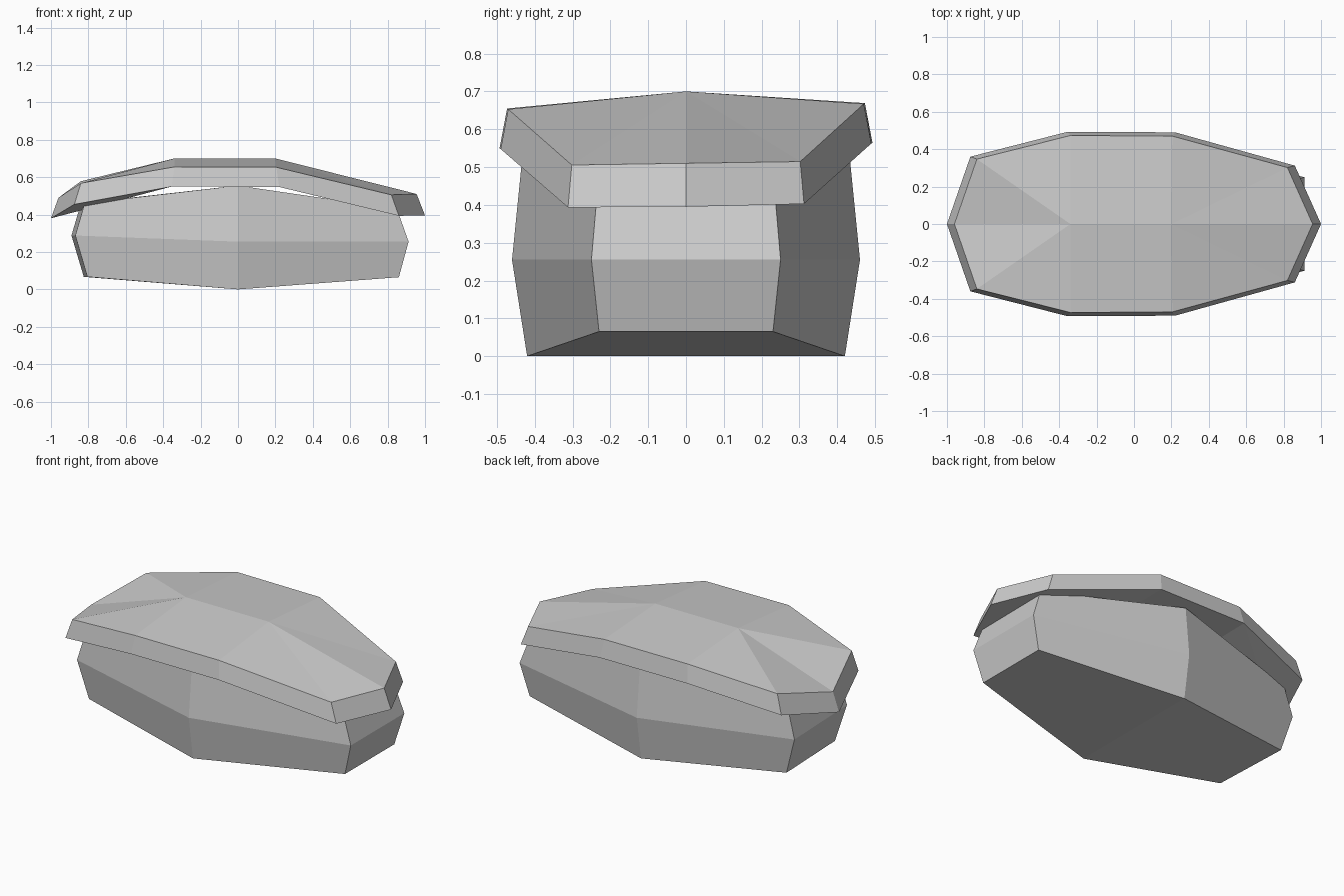
import bpy

cube = bpy.data.objects.get("Cube")
if cube:
    bpy.data.objects.remove(cube, do_unlink=True)

grey = bpy.data.materials.new("plain_grey")
grey.use_nodes = True
colour = (0.6, 0.6, 0.6, 1)
grey.diffuse_color = colour
grey.node_tree.nodes["Principled BSDF"].inputs["Base Color"].default_value = colour


def loop(half):
    """Close a half outline (-x to +x, on the -y side) by mirroring it across y."""
    back = [(x, -y, z) for x, y, z in reversed(half) if y != 0]
    return half + back


def bridge(a, b, n):
    """Quads between two rings of n vertices starting at a and b."""
    return [(a + i, a + (i + 1) % n, b + (i + 1) % n, b + i) for i in range(n)]


def make_part(name, verts, faces):
    mesh = bpy.data.meshes.new(name)
    mesh.from_pydata(verts, [], faces)
    mesh.materials.append(grey)
    mesh.validate()
    obj = bpy.data.objects.new(name, mesh)
    bpy.context.scene.collection.objects.link(obj)
    return obj


# Body: three stacked six-sided rings, widest at the middle one
bottom = loop([(-.815, -.24, .067), (0, -.42, 0), (.86, -.23, .065)])
middle = loop([(-.88, -.26, .288), (0, -.46, .255), (.912, -.25, .255)])
upper = loop([(-.83, -.25, .46), (0, -.43, .555), (.85, -.235, .43)])
body_verts = [(x - .04 * y if x < 0 else x, y, z)
              for x, y, z in bottom + middle + upper]
body_faces = bridge(0, 6, 6) + bridge(6, 12, 6)
body_faces += [(5, 4, 1, 0), (4, 3, 2, 1), (12, 13, 16, 17), (13, 14, 15, 16)]
make_part("body", body_verts, body_faces)

# Lid: sloping rim band, faceted roof with a short ridge, closed underside
rim_low = loop([(-1, 0, .38), (-.875, -.36, .46), (-.355, -.493, .557),
                (.22, -.49, .555), (.86, -.312, .398), (1, 0, .395)])
rim_top = loop([(-.96, 0, .49), (-.84, -.347, .573), (-.34, -.473, .662),
                (.205, -.47, .66), (.82, -.302, .51), (.955, 0, .51)])
ridge = [(-.34, 0, .70), (.2, 0, .70)]
lid_verts = [(x, y, z + .015 * y) for x, y, z in rim_low + rim_top + ridge]
lid_faces = bridge(0, 10, 10)
R, S = 20, 21
lid_faces += [(10, 11, R), (11, 12, R), (12, 13, S, R), (13, 14, S), (14, 15, S),
              (15, 16, S), (16, 17, S), (17, 18, R, S), (18, 19, R), (19, 10, R)]
lid_faces += [(0, 2, 1), (0, 9, 8), (0, 8, 2), (2, 8, 7, 3), (3, 7, 6, 4), (4, 6, 5)]
make_part("lid", lid_verts, lid_faces)
